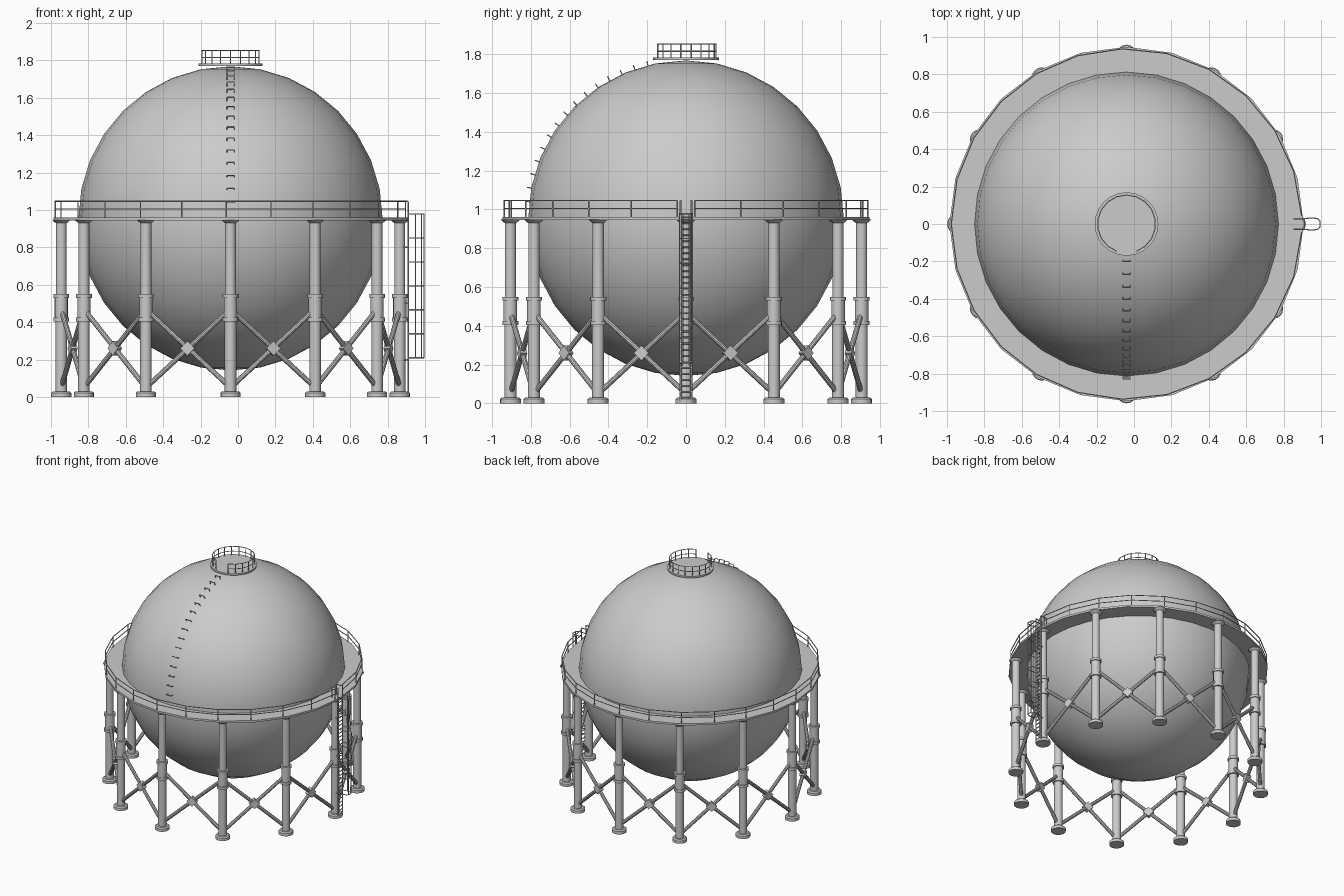
import bpy, bmesh
from math import sin, cos, radians
from mathutils import Vector, Matrix

cube = bpy.data.objects.get("Cube")
if cube:
    bpy.data.objects.remove(cube, do_unlink=True)

grey = bpy.data.materials.new("painted steel grey")
grey.use_nodes = True
COLOUR = (0.6, 0.6, 0.6, 1)
grey.diffuse_color = COLOUR
grey.node_tree.nodes["Principled BSDF"].inputs["Base Color"].default_value = COLOUR

CX = -0.04                 # axis of the tank
CENTRE = Vector((CX, 0, 0.955))
R_TANK, R_LEG = 0.813, 0.905


def polar(r, deg, z):
    a = radians(deg)
    return Vector((CX + r * cos(a), r * sin(a), z))


def finish(name, bm, smooth=True):
    mesh = bpy.data.meshes.new(name)
    bmesh.ops.recalc_face_normals(bm, faces=bm.faces)
    bm.to_mesh(mesh)
    bm.free()
    mesh.materials.append(grey)
    ob = bpy.data.objects.new(name, mesh)
    bpy.context.collection.objects.link(ob)
    if smooth:
        bpy.ops.object.select_all(action='DESELECT')
        ob.select_set(True)
        bpy.context.view_layer.objects.active = ob
        bpy.ops.object.shade_smooth_by_angle(angle=radians(35))
    return ob


def rod(bm, a, b, r, sides=6):
    d = b - a
    m = Matrix.Translation((a + b) / 2) @ d.to_track_quat('Z', 'Y').to_matrix().to_4x4()
    bmesh.ops.create_cone(bm, cap_ends=True, segments=sides, radius1=r, radius2=r,
                          depth=d.length, matrix=m)


def path(bm, points, r, sides=6):
    for a, b in zip(points, points[1:]):
        rod(bm, a, b, r, sides)


def lathe(bm, profile, centre, steps):
    """Spin a closed or axis-to-axis (radius, z) profile round a vertical axis."""
    verts = [bm.verts.new(centre + Vector((r, 0, z))) for r, z in profile]
    edges = [bm.edges.new(p) for p in zip(verts, verts[1:])]
    if profile[0][0] > 0:
        edges.append(bm.edges.new((verts[-1], verts[0])))
    bmesh.ops.spin(bm, geom=verts + edges, cent=centre, axis=(0, 0, 1),
                   angle=radians(360), steps=steps, use_duplicate=False)
    bmesh.ops.remove_doubles(bm, verts=bm.verts, dist=0.00005)


def railing(name, r, start, end, bays, base, heights, thick):
    bm = bmesh.new()
    angles = [start + (end - start) * i / bays for i in range(bays + 1)]
    for z in heights:
        path(bm, [polar(r, a, z) for a in angles], thick)
    for a in angles:
        rod(bm, polar(r, a, base), polar(r, a, heights[-1]), thick)
    finish(name, bm)


# Spherical tank
bm = bmesh.new()
bmesh.ops.create_uvsphere(bm, u_segments=32, v_segments=16, radius=R_TANK,
                          matrix=Matrix.Translation(CENTRE))
finish("tank_sphere", bm)

# Ring walkway and its railing, open at the ladder
bm = bmesh.new()
lathe(bm, [(0.80, 0.945), (0.947, 0.945), (0.947, 0.96), (0.80, 0.96)], Vector((CX, 0, 0)), 24)
finish("ring_walkway", bm)
railing("walkway_railing", 0.937, 2.8, 357.2, 24, 0.955, (1.005, 1.046), 0.0035)

# Top platform and its railing, open at the front
bm = bmesh.new()
lathe(bm, [(0, 1.77), (0.17, 1.77), (0.17, 1.783), (0, 1.783)], Vector((CX, 0, 0)), 24)
finish("top_platform", bm)
railing("top_railing", 0.155, -70, 250, 16, 1.775, (1.815, 1.853), 0.003)

# Twelve legs with foot, sleeve collars and head plate
leg_profile = [(0, 0), (0.054, 0), (0.054, 0.022), (0.045, 0.03), (0.031, 0.03),
               (0.031, 0.405), (0.042, 0.405), (0.042, 0.425), (0.035, 0.425),
               (0.035, 0.53), (0.042, 0.53), (0.042, 0.55), (0.029, 0.55),
               (0.029, 0.93), (0.036, 0.935), (0.05, 0.947), (0, 0.947)]
for i in range(12):
    bm = bmesh.new()
    lathe(bm, leg_profile, polar(R_LEG, i * 30, 0), 16)
    finish(f"leg_{i + 1}", bm)

# Crossed braces with a square gusset plate between neighbouring legs
for i in range(12):
    bm = bmesh.new()
    a, b = i * 30, i * 30 + 30
    low, high = 0.05, 0.47
    rod(bm, polar(R_LEG, a, low), polar(R_LEG, b, high), 0.0135, 10)
    rod(bm, polar(R_LEG, a, high), polar(R_LEG, b, low), 0.0135, 10)
    mid = (polar(R_LEG, a, low) + polar(R_LEG, b, high)) / 2
    m = (Matrix.Translation(mid) @ Matrix.Rotation(radians(a + 15), 4, 'Z')
         @ Matrix.Rotation(radians(45), 4, 'X') @ Matrix.Diagonal((0.034, 0.055, 0.055, 1)))
    bmesh.ops.create_cube(bm, size=1, matrix=m)
    finish(f"cross_brace_{i + 1}", bm)

# Staple rungs up the front of the tank
bm = bmesh.new()
for k in range(15):
    t = radians(14 + 5 * k)
    out = Vector((0, -sin(t), cos(t)))
    side = Vector((0.02, 0, 0))
    inner, outer = CENTRE + out * (R_TANK - 0.01), CENTRE + out * (R_TANK + 0.02)
    path(bm, [inner - side, outer - side, outer + side, inner + side], 0.003)
finish("tank_rungs", bm)

# Access ladder on the left side, with hooped handholds at the top
LX, LY = 0.91, 0.028
bm = bmesh.new()
for s in (-LY, LY):
    path(bm, [Vector((LX, s, 0.01)), Vector((LX, s, 1.046)),
              Vector((LX - 0.055, s, 1.046)), Vector((LX - 0.055, s, 0.955))], 0.0045)
for k in range(31):
    z = 0.03 + k * 0.031
    rod(bm, Vector((LX, -LY, z)), Vector((LX, LY, z)), 0.004)
for z in (0.2, 0.5, 0.8):
    for s in (-LY, LY):
        rod(bm, Vector((LX - 0.035, s * 0.5, z)), Vector((LX, s, z)), 0.004)
finish("access_ladder", bm)

# Safety cage round the ladder
bm = bmesh.new()
hoop = [(LX, -LY), (0.95, -0.033), (0.982, -0.029), (0.994, -0.016),
        (0.994, 0.016), (0.982, 0.029), (0.95, 0.033), (LX, LY)]
for k in range(7):
    z = 0.21 + k * 0.128
    path(bm, [Vector((x, y, z)) for x, y in hoop], 0.0035)
for x, y in hoop[1:-1:2] + [hoop[4], hoop[6]]:
    rod(bm, Vector((x, y, 0.21)), Vector((x, y, 0.978)), 0.003)
finish("ladder_cage", bm)
